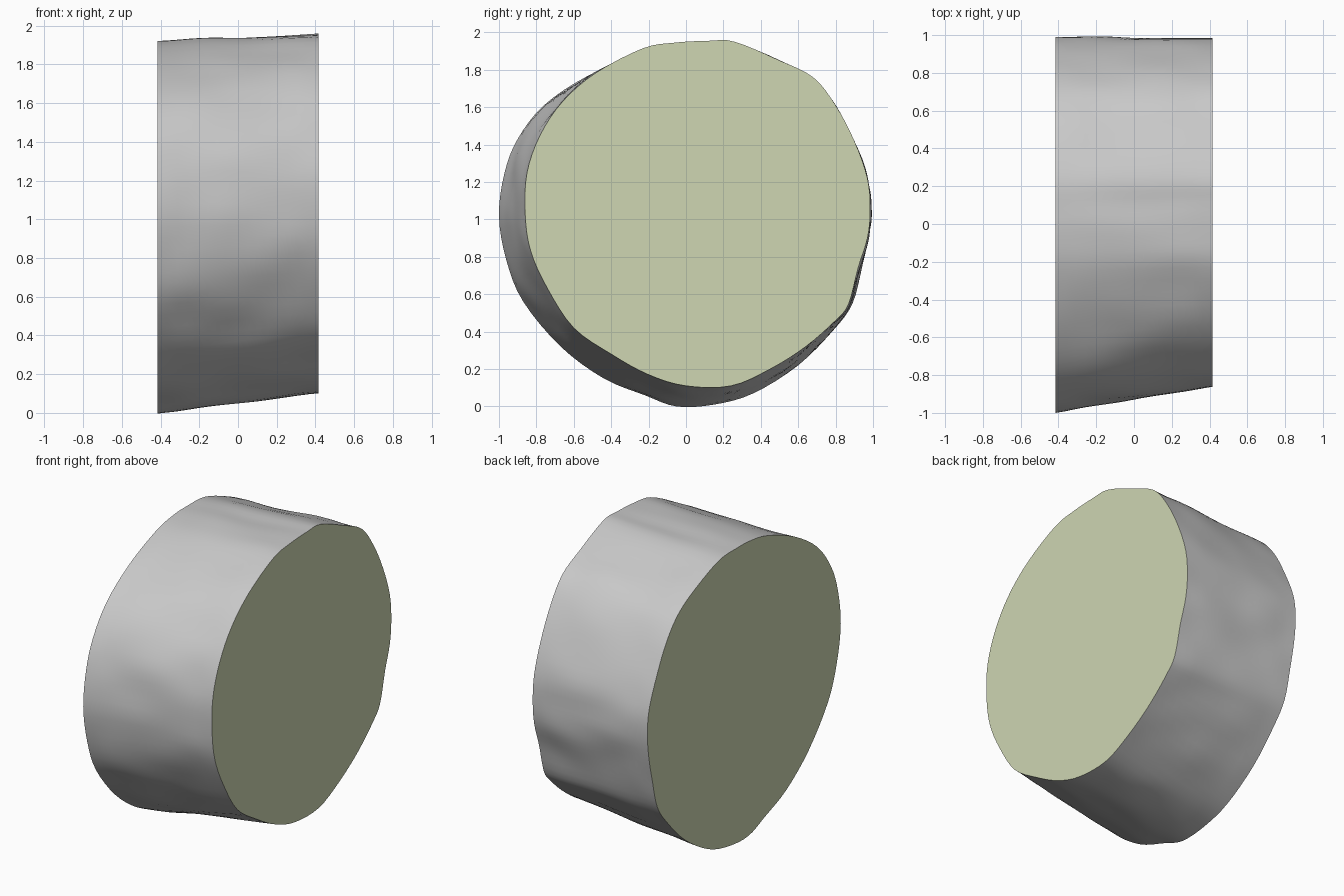
import bpy
import bmesh
from mathutils import Vector, noise

cube = bpy.data.objects.get("Cube")
if cube:
    bpy.data.objects.remove(cube, do_unlink=True)

HALF_LENGTH = 0.415
RINGS = 16          # steps along the trunk
STEPS = 4           # smooth steps between outline points

# Cut outlines (y, z) in hundredths, anticlockwise, point by point in pairs
SMALL_CUT = [(98.5, 105), (97, 122), (90, 142), (80, 161), (68, 176), (50, 185),
             (26, 195), (12, 195.5), (-6, 194.5), (-23, 191.5), (-48, 178.5),
             (-66, 163), (-78, 145), (-85, 125), (-86, 103), (-83, 83), (-74, 63),
             (-60, 42), (-40, 28), (-20, 17), (0, 11), (24, 11), (45, 20),
             (64, 32), (80, 46), (87, 55), (92, 74), (97, 90)]
LARGE_CUT = [(99, 106), (97, 122), (89, 141), (79, 159), (66, 173), (47, 183),
             (25, 191), (8, 192), (-7, 191.5), (-25, 188), (-53, 176.5),
             (-76, 161), (-90, 143), (-97, 125), (-100, 102), (-96, 78), (-87, 56),
             (-67, 32), (-44, 15), (-22, 6), (-5, 0), (15, 1), (36, 7),
             (60, 22), (79, 41), (89, 55), (94, 74), (97.5, 90)]


def make_material(name, colour):
    mat = bpy.data.materials.new(name)
    mat.use_nodes = True
    mat.diffuse_color = (*colour, 1)
    shader = mat.node_tree.nodes["Principled BSDF"]
    shader.inputs["Base Color"].default_value = (*colour, 1)
    shader.inputs["Roughness"].default_value = 0.9
    return mat


def smooth_outline(points, x):
    """Closed Catmull-Rom curve through the outline, placed at x."""
    pts = [Vector((x, y / 100, z / 100)) for y, z in points]
    n = len(pts)
    curve = []
    for i in range(n):
        a, b, c, d = (pts[(i + k) % n] for k in (-1, 0, 1, 2))
        for s in range(STEPS):
            t = s / STEPS
            curve.append(b + 0.5 * t * ((c - a) + t * ((2 * a - 5 * b + 4 * c - d)
                                                       + t * (3 * (b - c) + d - a))))
    return curve


# Tapered trunk slice: loft between the two cut outlines
start = smooth_outline(LARGE_CUT, -HALF_LENGTH)
end = smooth_outline(SMALL_CUT, HALF_LENGTH)
bm = bmesh.new()
rings = []
for r in range(RINGS + 1):
    t = r / RINGS
    ring = []
    for a, b in zip(start, end):
        p = a.lerp(b, t)
        # Gentle bark unevenness, fading out at the cuts
        outward = Vector((0, p.y, p.z - 1)).normalized()
        bump = noise.noise(Vector((p.x * 3, p.y * 5, p.z * 5))) * 0.012
        ring.append(bm.verts.new(p + outward * bump * min(1, 8 * t * (1 - t))))
    rings.append(ring)

count = len(start)
for lower, upper in zip(rings, rings[1:]):
    for i in range(count):
        j = (i + 1) % count
        bm.faces.new((lower[i], lower[j], upper[j], upper[i]))

# Flat sawn ends
for ring in (rings[0], rings[-1]):
    bm.faces.new(ring).material_index = 1
bmesh.ops.recalc_face_normals(bm, faces=bm.faces[:])

mesh = bpy.data.meshes.new("log_slice")
bm.to_mesh(mesh)
bm.free()
mesh.materials.append(make_material("grey bark", (0.58, 0.58, 0.58)))
mesh.materials.append(make_material("pale green wood", (0.62, 0.67, 0.45)))
log = bpy.data.objects.new("log_slice", mesh)
bpy.context.collection.objects.link(log)

bpy.ops.object.select_all(action="DESELECT")
log.select_set(True)
bpy.context.view_layer.objects.active = log
bpy.ops.object.shade_smooth_by_angle(angle=0.7)
